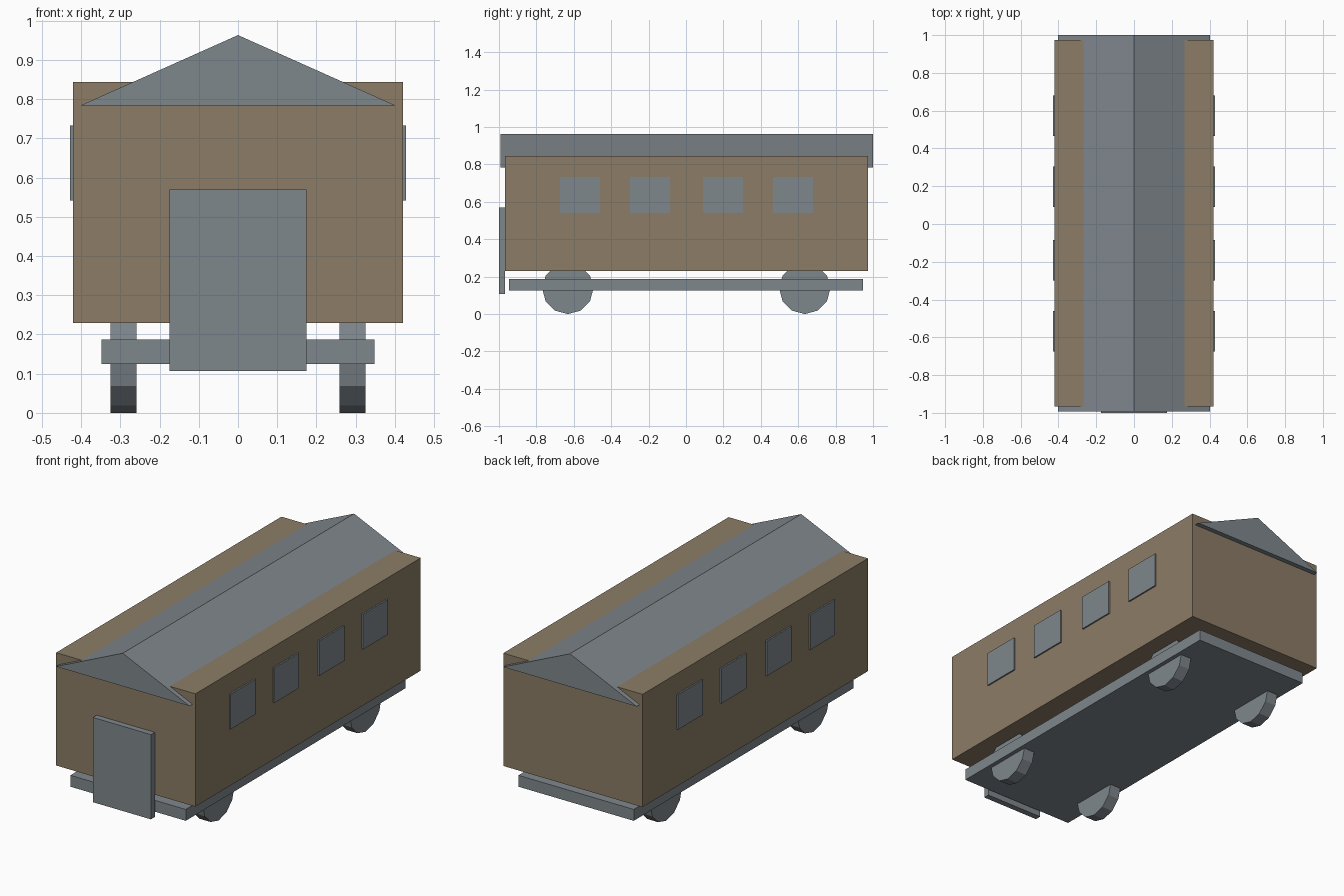
import bpy, bmesh, math
from mathutils import Matrix

if "Cube" in bpy.data.objects:
    bpy.data.objects.remove(bpy.data.objects["Cube"])


def material(name, rgb):
    m = bpy.data.materials.new(name)
    m.diffuse_color = (*rgb, 1.0)
    m.use_nodes = True
    m.node_tree.nodes["Principled BSDF"].inputs["Base Color"].default_value = m.diffuse_color
    return m


BROWN = material("wood_brown", (0.262, 0.202, 0.133))
GREY = material("slate_grey", (0.212, 0.242, 0.264))


def add_object(name, bm, mat):
    bmesh.ops.recalc_face_normals(bm, faces=bm.faces)
    mesh = bpy.data.meshes.new(name)
    bm.to_mesh(mesh)
    bm.free()
    mesh.materials.append(mat)
    obj = bpy.data.objects.new(name, mesh)
    bpy.context.collection.objects.link(obj)
    return obj


def box(name, x, y, z, mat):
    """Box from (min, max) pairs on each axis."""
    bm = bmesh.new()
    bmesh.ops.create_cube(bm, size=1.0)
    for v in bm.verts:
        v.co = [a[0] + (c + 0.5) * (a[1] - a[0]) for a, c in zip((x, y, z), v.co)]
    return add_object(name, bm, mat)


def prism(name, profile, y0, y1, mat):
    """Extrude an (x, z) profile along y."""
    bm = bmesh.new()
    face = bm.faces.new([bm.verts.new((x, y0, z)) for x, z in profile])
    ext = bmesh.ops.extrude_face_region(bm, geom=[face])
    verts = [g for g in ext["geom"] if isinstance(g, bmesh.types.BMVert)]
    bmesh.ops.translate(bm, verts=verts, vec=(0, y1 - y0, 0))
    return add_object(name, bm, mat)


def wheel(name, x, y, r, width, mat):
    """Twelve-sided wheel, axle along x, one corner touching the ground."""
    bm = bmesh.new()
    bmesh.ops.create_cone(bm, cap_ends=True, segments=12, radius1=r, radius2=r,
                          depth=width,
                          matrix=Matrix.Translation((x, y, r)) @ Matrix.Rotation(math.pi / 2, 4, 'Y'))
    return add_object(name, bm, mat)


# Carriage body, gabled roof, chassis and front door
box("body", (-0.42, 0.42), (-0.967, 0.974), (0.229, 0.844), BROWN)
prism("roof", [(-0.403, 0.783), (0.403, 0.783), (0, 0.963)], -0.993, 1.0, GREY)
box("chassis", (-0.348, 0.348), (-0.947, 0.947), (0.125, 0.187), GREY)
box("front_door", (-0.175, 0.175), (-1.0, -0.967), (0.107, 0.569), GREY)

for side, label in ((-1, "left"), (1, "right")):
    # Four thin window plates on each side
    for i, y in enumerate((-0.567, -0.192, 0.198, 0.573)):
        xs = sorted((side * 0.4195, side * 0.428))
        box(f"{label}_window_{i + 1}", xs, (y - 0.107, y + 0.107), (0.541, 0.732), GREY)
    # Front and back wheels
    for y, end in ((-0.632, "front"), (0.635, "back")):
        wheel(f"{end}_{label}_wheel", side * 0.292, y, 0.137, 0.066, GREY)
